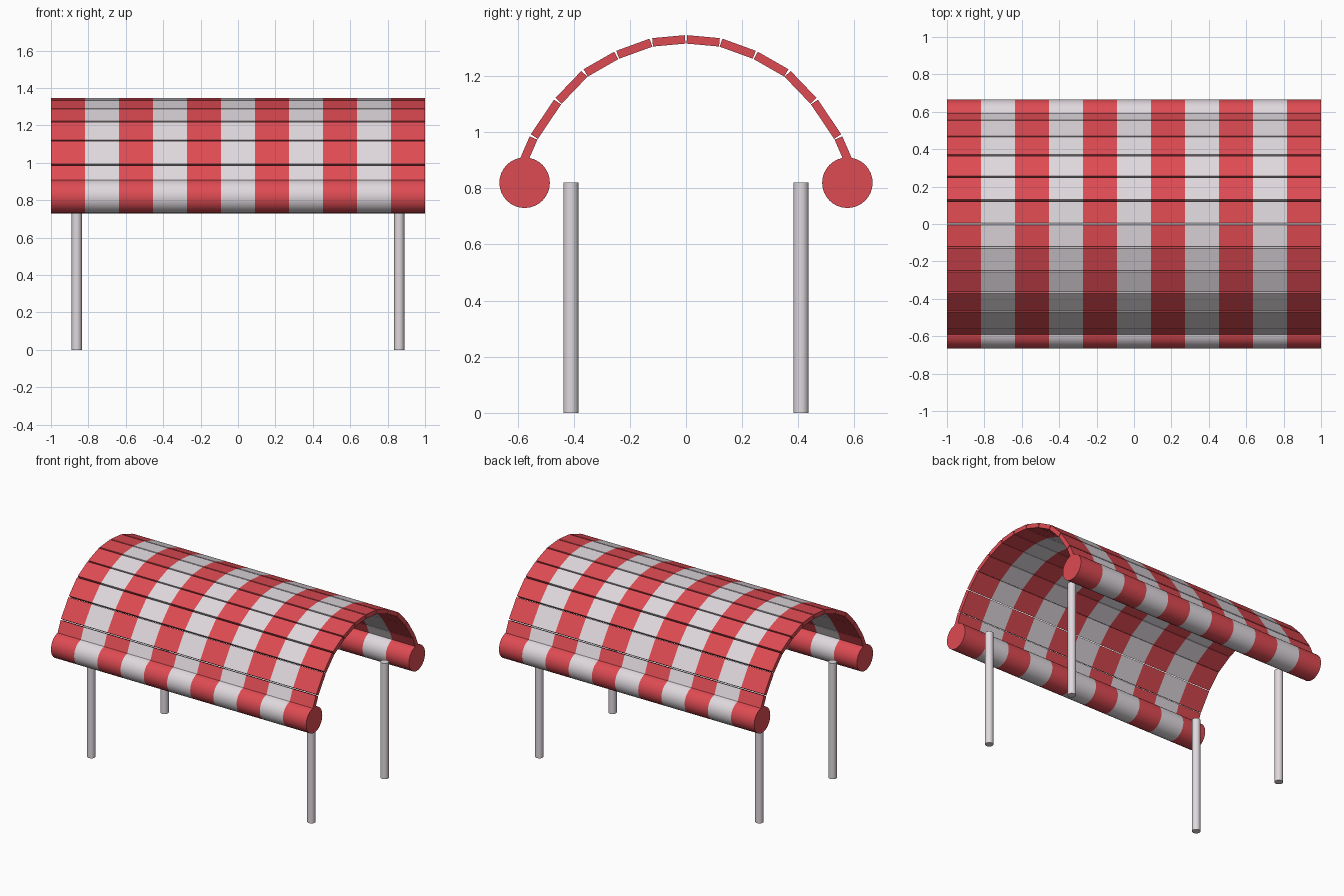
import bpy
from math import pi
from mathutils import Vector, Matrix

if "Cube" in bpy.data.objects:
    bpy.data.objects.remove(bpy.data.objects["Cube"], do_unlink=True)


def make_material(name, rgb):
    mat = bpy.data.materials.new(name)
    mat.use_nodes = True
    colour = (*rgb, 1)
    mat.diffuse_color = colour
    mat.node_tree.nodes["Principled BSDF"].inputs["Base Color"].default_value = colour
    return mat


RED = make_material("awning red", (0.73, 0.07, 0.085))
WHITE = make_material("off white", (0.74, 0.69, 0.73))

STRIPES = 11
STRIPE_WIDTH = 2 / STRIPES
SLAT_THICKNESS = 0.03
SLAT_GAP = 0.006
ROLL_RADIUS = 0.09
ROLL_Y, ROLL_Z = 0.575, 0.82
LEG_RADIUS = 0.027

# Joints of one half of the arch, ridge to eave, as (y, z)
ARCH = [(0, 1.331), (0.122, 1.32), (0.246, 1.275), (0.36, 1.21),
        (0.456, 1.11), (0.542, 0.982), (0.595, 0.86)]


def finish(obj, name, mat):
    obj.name = name
    obj.data.materials.append(mat)
    return obj


def slat(name, x, start, end, mat):
    """Thin board spanning two arch joints."""
    a, b = Vector((x, *start)), Vector((x, *end))
    along = b - a
    bpy.ops.mesh.primitive_cube_add(size=1)
    obj = finish(bpy.context.object, name, mat)
    side = Vector((1, 0, 0))
    tangent = along.normalized()
    turn = Matrix((side, tangent, side.cross(tangent))).transposed().to_4x4()
    size = (STRIPE_WIDTH, along.length - SLAT_GAP, SLAT_THICKNESS)
    obj.matrix_world = Matrix.Translation((a + b) / 2) @ turn @ Matrix.Diagonal((*size, 1))


def rod(name, radius, length, location, mat, rotation=(0, 0, 0)):
    bpy.ops.mesh.primitive_cylinder_add(vertices=32, radius=radius, depth=length,
                                        location=location, rotation=rotation)
    finish(bpy.context.object, name, mat)
    bpy.ops.object.shade_smooth_by_angle()


# Striped arched roof with a roll along each eave
for i in range(STRIPES):
    x = -1 + (i + 0.5) * STRIPE_WIDTH
    mat = WHITE if i % 2 else RED
    for side, sign in (("front", -1), ("back", 1)):
        for j, ((y0, z0), (y1, z1)) in enumerate(zip(ARCH, ARCH[1:])):
            slat(f"{side}_roof_slat_{i}_{j}", x, (sign * y0, z0), (sign * y1, z1), mat)
        rod(f"{side}_eave_roll_{i}", ROLL_RADIUS, STRIPE_WIDTH,
            (x, sign * ROLL_Y, ROLL_Z), mat, (0, pi / 2, 0))

# Four posts
for side, sy in (("front", -1), ("back", 1)):
    for hand, sx in (("right", -1), ("left", 1)):
        rod(f"{side}_{hand}_post", LEG_RADIUS, ROLL_Z,
            (sx * 0.862, sy * 0.41, ROLL_Z / 2), WHITE)
